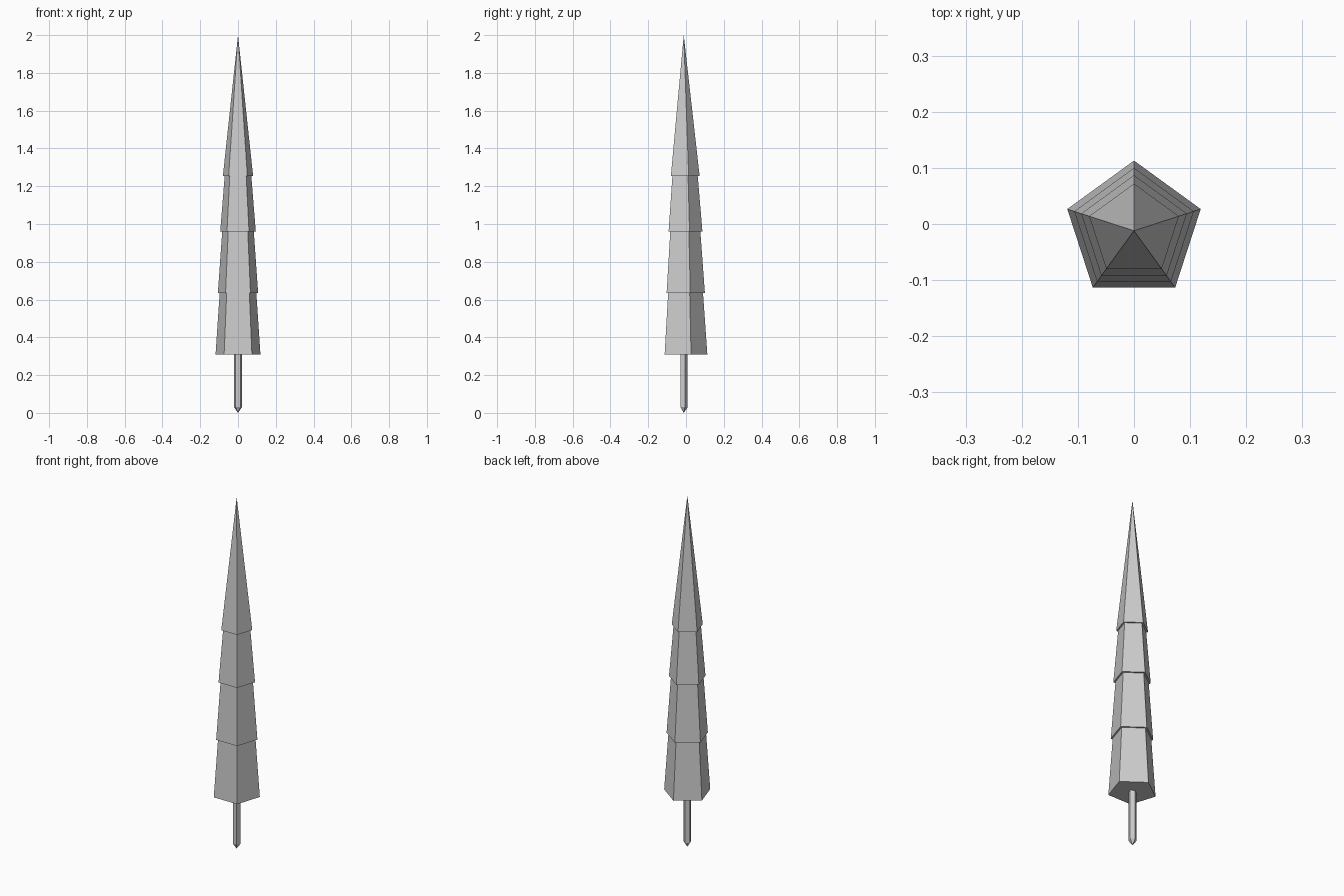
import bpy, bmesh, math

if "Cube" in bpy.data.objects:
    bpy.data.objects.remove(bpy.data.objects["Cube"])

SIDES = 5
CY = -0.012  # pentagon centre, so the bounds are centred on y = 0


def lathe(name, profile):
    """Five-sided solid from (radius, z) points; zero radius makes a tip."""
    bm = bmesh.new()
    rings = []
    for r, z in profile:
        if r == 0:
            rings.append([bm.verts.new((0, CY, z))] * SIDES)
        else:
            rings.append([bm.verts.new((r * math.cos(a), CY + r * math.sin(a), z))
                          for a in (math.pi / 2 + 2 * math.pi * i / SIDES for i in range(SIDES))])
    for low, high in zip(rings, rings[1:]):
        for i in range(SIDES):
            j = (i + 1) % SIDES
            bm.faces.new(list(dict.fromkeys((low[i], low[j], high[j], high[i]))))
    # Close open ends
    for ring, (r, z) in ((rings[0], profile[0]), (rings[-1], profile[-1])):
        if r:
            bm.faces.new(ring)
    bmesh.ops.recalc_face_normals(bm, faces=bm.faces)
    mesh = bpy.data.meshes.new(name)
    bm.to_mesh(mesh)
    bm.free()
    obj = bpy.data.objects.new(name, mesh)
    bpy.context.collection.objects.link(obj)
    return obj


# Trunk with a pointed foot
lathe("trunk", [(0, 0), (0.021, 0.03), (0.021, 0.31)])

# Stepped foliage: each tier overhangs the one below, ending in a spire
lathe("foliage", [(0.125, 0.31), (0.102, 0.635),
                  (0.112, 0.635), (0.088, 0.96),
                  (0.099, 0.96), (0.074, 1.255),
                  (0.084, 1.255), (0, 2.0)])
